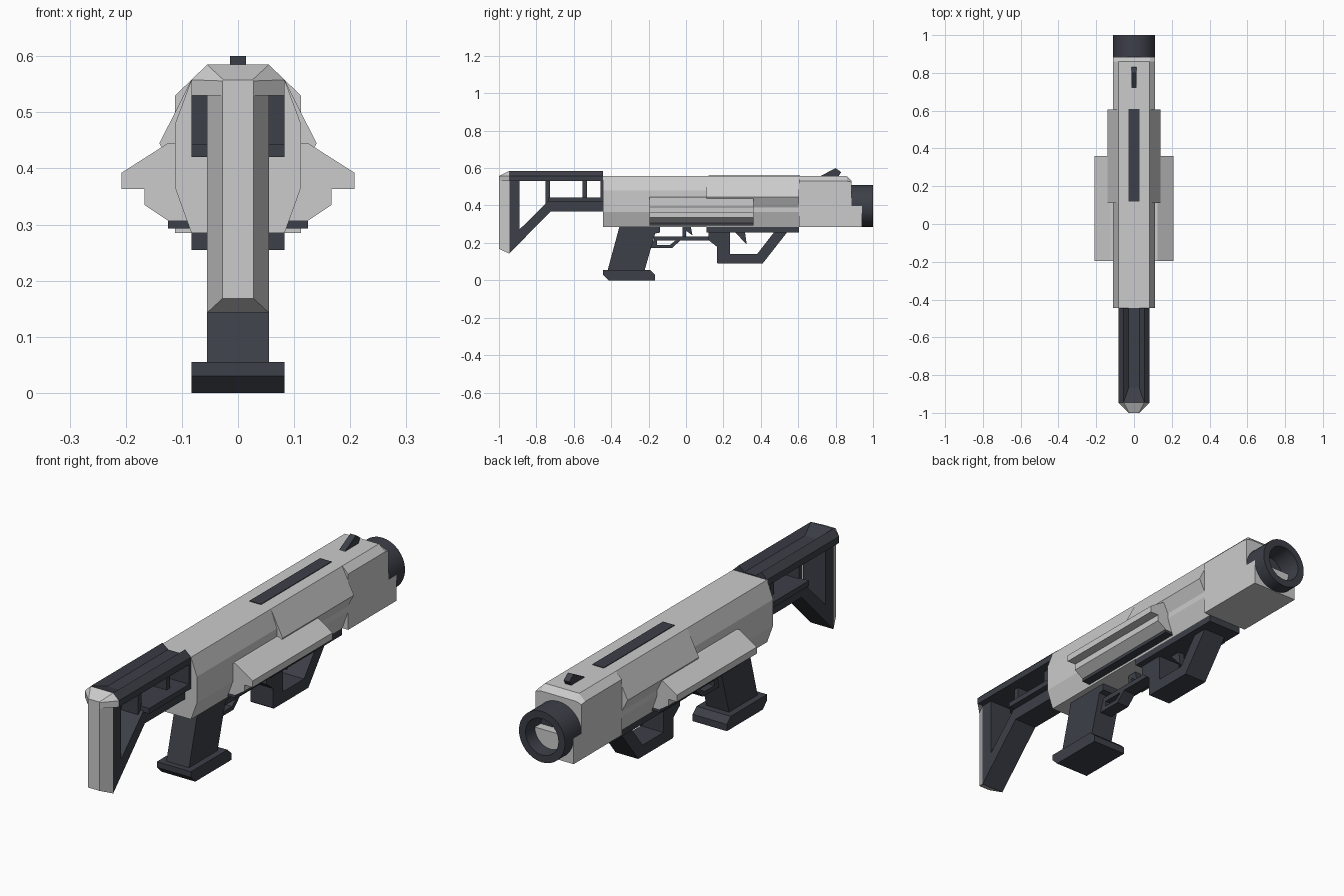
import bpy, bmesh
from math import pi, cos, sin

if "Cube" in bpy.data.objects:
    bpy.data.objects.remove(bpy.data.objects["Cube"])

dark = bpy.data.materials.new("dark_polymer")
dark.diffuse_color = (0.047, 0.05, 0.065, 1)
dark.use_nodes = True
dark.node_tree.nodes["Principled BSDF"].inputs["Base Color"].default_value = dark.diffuse_color


def loft(name, rings, mat=None, mirror=False):
    """Solid through a list of equal-length closed rings of 3D points."""
    bm = bmesh.new()
    vs = [[bm.verts.new(p) for p in r] for r in rings]
    n = len(rings[0])
    for a, b in zip(vs, vs[1:]):
        for i in range(n):
            j = (i + 1) % n
            bm.faces.new((a[i], a[j], b[j], b[i]))
    bm.faces.new(vs[0])
    bm.faces.new(vs[-1])
    bmesh.ops.recalc_face_normals(bm, faces=bm.faces)
    me = bpy.data.meshes.new(name)
    bm.to_mesh(me)
    bm.free()
    ob = bpy.data.objects.new(name, me)
    bpy.context.collection.objects.link(ob)
    if mat:
        me.materials.append(mat)
    if mirror:
        ob.modifiers.new("mirror", 'MIRROR').use_clip = False
    return ob


def side(name, pts, w, mat=dark):
    """Side profile (y, z) extruded across x from -w to w."""
    return loft(name, [[(x, y, z) for y, z in pts] for x in (-w, w)], mat)


def sym(half):
    """Complete a right-half cross-section (x, z) listed bottom to top."""
    return half + [(-x, z) for x, z in reversed(half)]


def along(name, sections, mat=None, mirror=False):
    """Loft of (y, [(x, z)...]) cross-sections."""
    return loft(name, [[(x, y, z) for x, z in s] for y, s in sections], mat, mirror)


def box(name, w, y0, y1, z0, z1, mat=dark):
    return side(name, [(y0, z0), (y1, z0), (y1, z1), (y0, z1)], w, mat)


# Receiver and front block
body = sym([(.083, .285), (.112, .365), (.112, .48), (.083, .558)])
along("receiver", [(-.445, body), (.605, body)])
block = sym([(.112, .285), (.112, .53), (.083, .558)])
nose = sym([(.112, .285), (.112, .525), (.085, .533)])
along("front_block", [(.605, block), (.86, block), (.885, nose)])
box("lower_nose", .112, .885, .94, .285, .398, None)

# Upper side panels, wings and the dark strips under them
panel = [(.07, .54), (.083, .558), (.14, .445), (.112, .39), (.07, .39)]
along("side_panel", [(.11, panel), (.605, panel)], None, True)
wing = [(.10, .445), (.125, .445), (.208, .392), (.208, .363), (.167, .363),
        (.167, .335), (.125, .307), (.08, .307)]
along("side_wing", [(-.195, wing), (.36, wing)], None, True)
strip = [(.075, .293), (.125, .293), (.125, .307), (.075, .307)]
along("wing_strip", [(-.195, strip), (.36, strip)], dark, True)

# Muzzle with open bore
N = 32
muzzle = [[(r * cos(2 * pi * i / N), y, .398 + r * sin(2 * pi * i / N)) for i in range(N)]
          for r, y in [(.112, .885), (.112, 1), (.08, 1), (.075, .9)]]
ob = loft("muzzle", muzzle, dark)
for p in ob.data.polygons:
    p.use_smooth = len(p.vertices) == 4
ob.data.set_sharp_from_angle(angle=.6)

# Top strip and front sight
box("top_strip", .028, .12, .61, .55, .561)
side("front_sight", [(.715, .555), (.80, .6), (.83, .578), (.815, .555)], .014)

# Pistol grip and its base
side("grip", [(-.355, .29), (-.42, .05), (-.222, .05), (-.165, .25), (-.14, .255), (-.14, .29)], .055)
side("grip_base", [(-.445, .055), (-.445, .03), (-.415, 0), (-.165, 0), (-.165, .03), (-.192, .055)], .083)

# Trigger, guard and front hook
box("guard_bar", .03, -.17, .13, .213, .235)
side("guard_loop", [(-.19, .213), (-.19, .172), (-.075, .172), (-.03, .213),
                    (-.055, .213), (-.085, .19), (-.155, .19), (-.155, .213)], .03)
side("trigger", [(-.02, .29), (-.02, .235), (0, .235), (0, .265), (.035, .24), (.025, .29)], .014)
side("front_hook", [(.26, .26), (.325, .19), (.315, .26)], .014)

# Rail and foregrip
box("lower_rail", .083, .11, .605, .255, .287)
side("foregrip", [(.12, .256), (.12, .215), (.165, .18), (.165, .095), (.17, .09), (.41, .09),
                  (.54, .256), (.47, .256), (.38, .14), (.235, .14), (.235, .256)], .055)

# Stock: top tube with a channel, end ramp
tube = sym([(.083, .53), (.083, .558), (.055, .585), (.028, .562)])
along("stock_tube", [(-.945, tube), (-.445, tube)], dark)
loft("channel_ramp", [[(-.055, -.945, .585), (-.028, -.945, .56), (-.028, -.86, .56)],
                      [(.055, -.945, .585), (.028, -.945, .56), (.028, -.86, .56)]], dark)

# Stock: frame with diagonal strut, posts and lower bar
side("stock_frame", [(-.945, .535), (-.945, .143), (-.725, .367), (-.445, .367), (-.445, .425),
                     (-.735, .425), (-.89, .272), (-.89, .535)], .055)
box("stock_flange", .083, -.735, -.445, .42, .444)
box("stock_end_plate", .083, -.458, -.44, .42, .54)
for i, y in enumerate((-.75, -.553)):
    box(f"stock_post_{i + 1}", .04, y, y + .024, .41, .54)

# Butt pad: tapered lower part and wider cap
along("butt_pad", [(-1, sym([(.028, .168), (.028, .54)])), (-.945, sym([(.055, .143), (.055, .54)]))])
along("butt_cap", [(-1, sym([(.028, .53), (.028, .556), (.026, .558)])),
                   (-.945, sym([(.083, .53), (.083, .558), (.055, .585)]))])
